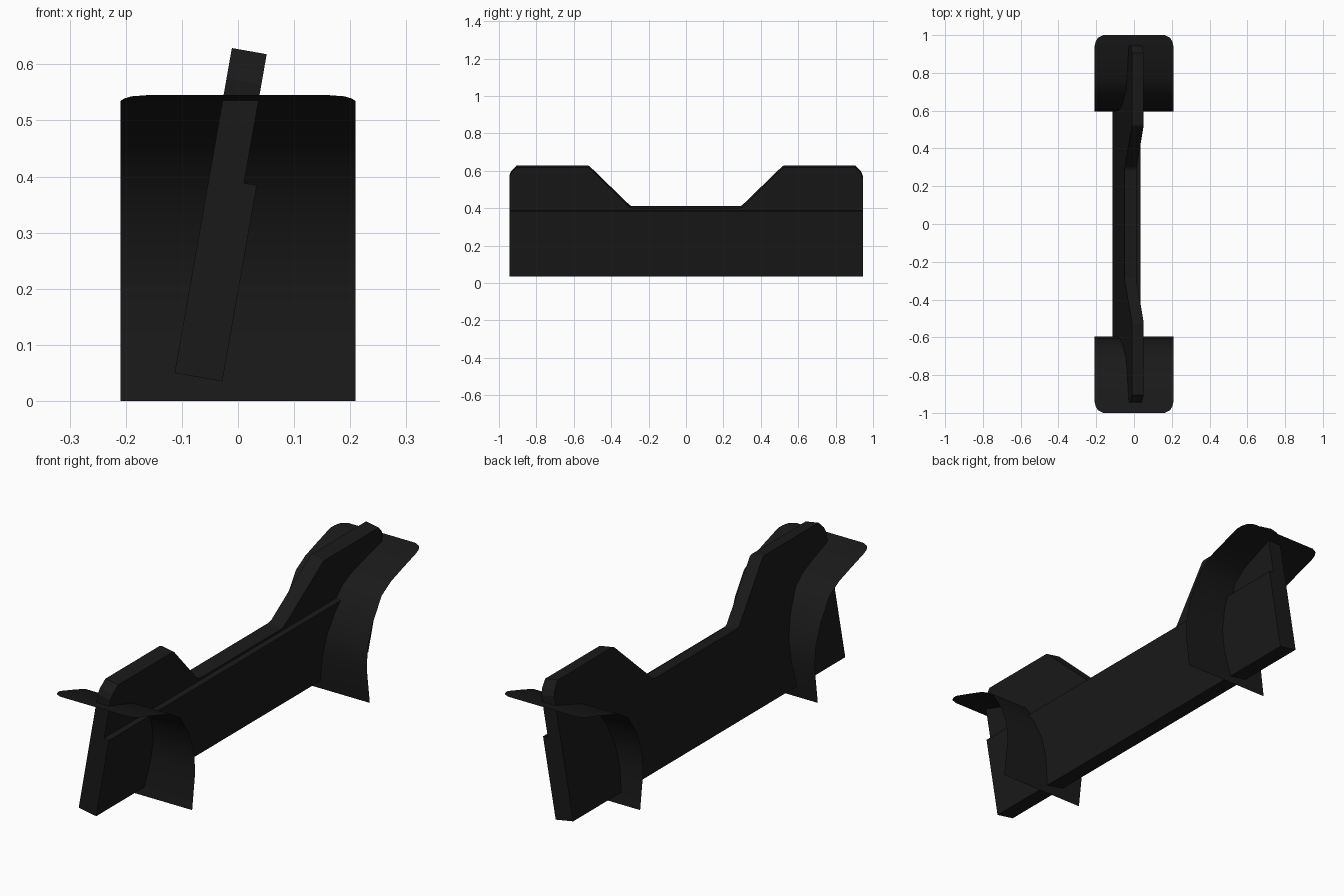
import bpy, bmesh
from math import radians, sin, cos

if "Cube" in bpy.data.objects:
    bpy.data.objects.remove(bpy.data.objects["Cube"])

TILT = radians(10)
mat = bpy.data.materials.new("black")
mat.diffuse_color = (0.01, 0.01, 0.01, 1)
mat.use_nodes = True
mat.node_tree.nodes["Principled BSDF"].inputs["Base Color"].default_value = mat.diffuse_color


def finish(name, bm):
    bmesh.ops.recalc_face_normals(bm, faces=bm.faces)
    me = bpy.data.meshes.new(name)
    bm.to_mesh(me)
    bm.free()
    me.materials.append(mat)
    ob = bpy.data.objects.new(name, me)
    bpy.context.collection.objects.link(ob)
    return ob


def tilted(t, y, u):
    """Board coordinates (thickness, length, height) leaned over to the right."""
    return (-0.113 + t * cos(TILT) + u * sin(TILT), y,
            0.05 - t * sin(TILT) + u * cos(TILT))


def slab(name, outline, t0, t1):
    bm = bmesh.new()
    a = [bm.verts.new(tilted(t0, y, u)) for y, u in outline]
    b = [bm.verts.new(tilted(t1, y, u)) for y, u in outline]
    bm.faces.new(a)
    bm.faces.new(b[::-1])
    n = len(a)
    for i in range(n):
        j = (i + 1) % n
        bm.faces.new((a[i], a[j], b[j], b[i]))
    return finish(name, bm)


# Main board: half outline mirrored in y, with a dip in the middle
half = [(0.945, 0), (0.945, 0.533), (0.935, 0.557), (0.905, 0.588),
        (0.527, 0.588), (0.515, 0.583), (0.3, 0.371), (0.285, 0.366)]
slab("main_board", half + [(-y, u) for y, u in reversed(half)], 0, 0.063)

# Thicker lower facing strip on the right side
slab("lower_facing", [(0.945, 0), (0.945, 0.355), (-0.945, 0.355), (-0.945, 0)],
     0.063, 0.0863)

# Curved thin end supports: (y, z, half width), rounded outer corners
rows = [(0.617, 0, 0.209), (0.596, 0.158, 0.209), (0.603, 0.25, 0.209),
        (0.638, 0.344, 0.209), (0.70, 0.44, 0.209), (0.765, 0.478, 0.209),
        (0.846, 0.505, 0.209), (0.94, 0.535, 0.209), (0.965, 0.539, 0.203),
        (0.987, 0.543, 0.19), (1.0, 0.545, 0.163)]
for name, s in (("front_support", -1), ("back_support", 1)):
    bm = bmesh.new()
    pairs = [(bm.verts.new((-w, s * y, z)), bm.verts.new((w, s * y, z)))
             for y, z, w in rows]
    for (a, b), (c, d) in zip(pairs, pairs[1:]):
        bm.faces.new((a, b, d, c))
    ob = finish(name, bm)
    ob.data.shade_smooth()
